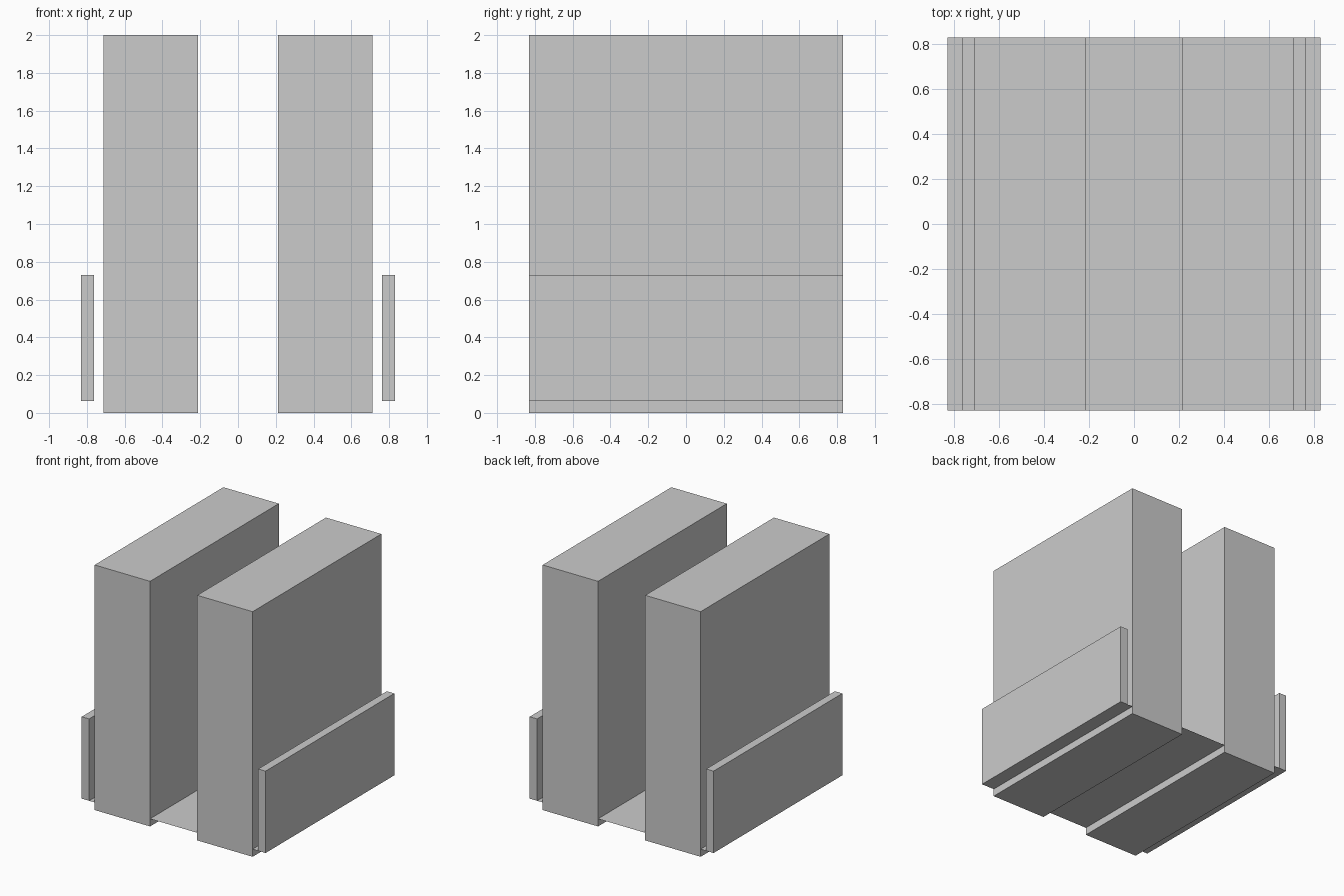
import bpy

if "Cube" in bpy.data.objects:
    bpy.data.objects.remove(bpy.data.objects["Cube"])

HALF_Y = 0.83


def box(name, x0, x1, z0, z1):
    bpy.ops.mesh.primitive_cube_add(size=1, location=((x0 + x1) / 2, 0, (z0 + z1) / 2))
    ob = bpy.context.object
    ob.name = name
    ob.scale = (x1 - x0, 2 * HALF_Y, z1 - z0)
    bpy.ops.object.transform_apply(location=True, rotation=False, scale=True)
    # Mirror to the other side of x = 0
    mirror = ob.modifiers.new("mirror", 'MIRROR')
    mirror.use_axis[0] = True
    return ob


# Tall slabs, one on each side of the gap
box("tall_slab", 0.213, 0.713, 0.0, 2.0)

# Low thin panels outside the slabs
box("side_panel", 0.763, 0.83, 0.062, 0.73)

# Paper-thin floor sheet joining slabs and panels
bpy.ops.mesh.primitive_plane_add(size=2 * HALF_Y, location=(0, 0, 0.062))
bpy.context.object.name = "floor_sheet"
